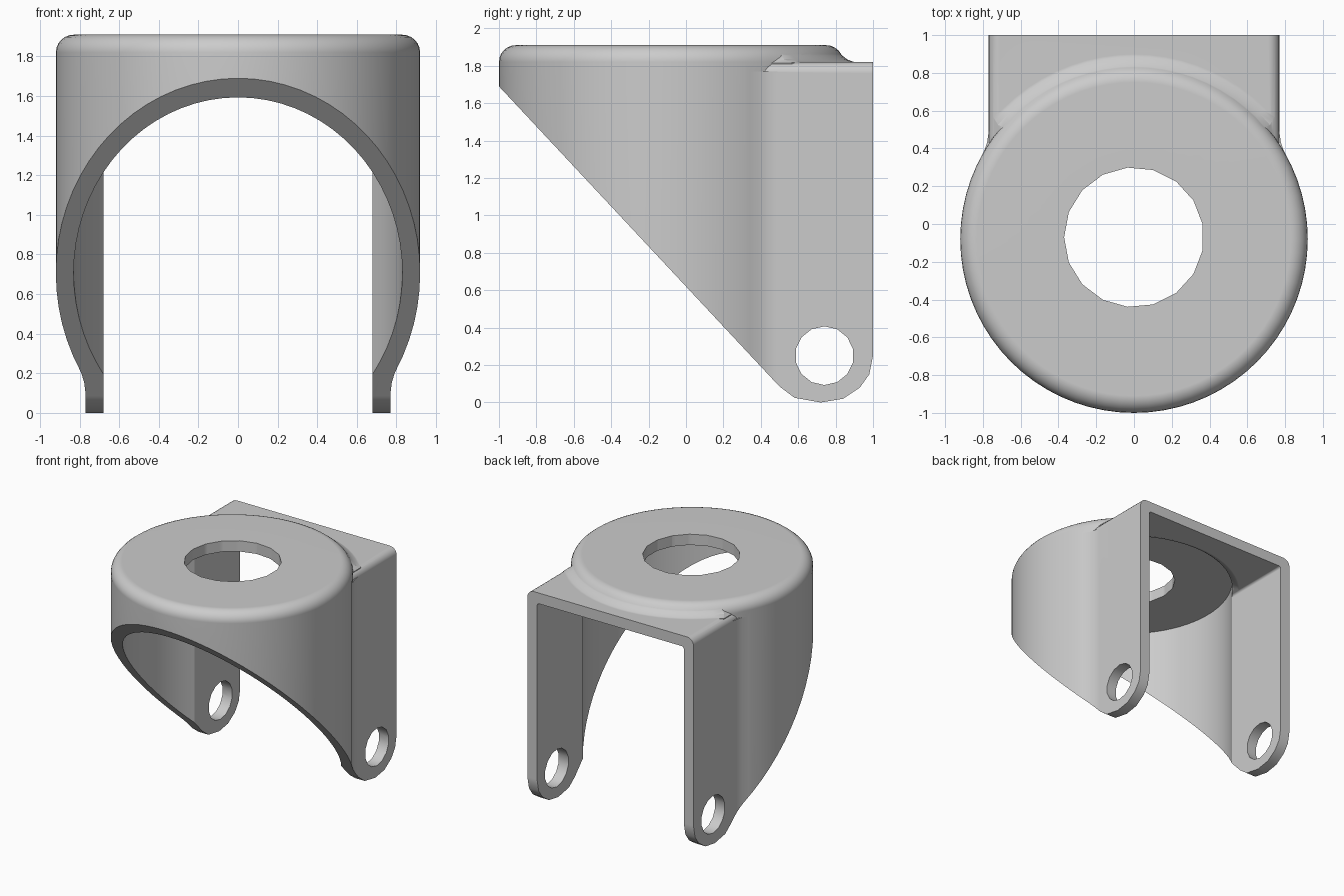
import bpy, bmesh, math
from mathutils import Vector

if "Cube" in bpy.data.objects:
    bpy.data.objects.remove(bpy.data.objects["Cube"], do_unlink=True)

CY = -0.08          # axis of the round housing
WALL = 0.09
R_OUT, R_IN = 0.92, 0.92 - WALL

steel = bpy.data.materials.new("grey_steel")
steel.use_nodes = True
GREY = (0.6, 0.6, 0.6, 1)
steel.diffuse_color = GREY
steel.node_tree.nodes["Principled BSDF"].inputs["Base Color"].default_value = GREY


def finish(bm, name):
    """Turn a closed bmesh into an object with outward normals."""
    bmesh.ops.recalc_face_normals(bm, faces=bm.faces)
    if bm.calc_volume(signed=True) < 0:
        bmesh.ops.reverse_faces(bm, faces=bm.faces)
    mesh = bpy.data.meshes.new(name)
    bm.to_mesh(mesh)
    bm.free()
    mesh.materials.append(steel)
    obj = bpy.data.objects.new(name, mesh)
    bpy.context.collection.objects.link(obj)
    return obj


def prism(name, points, direction):
    """Extrude a closed outline along a direction."""
    bm = bmesh.new()
    near = [bm.verts.new(p) for p in points]
    far = [bm.verts.new(Vector(p) + Vector(direction)) for p in points]
    bm.faces.new(near)
    bm.faces.new(far[::-1])
    for i in range(len(points)):
        j = (i + 1) % len(points)
        bm.faces.new((near[i], far[i], far[j], near[j]))
    return finish(bm, name)


def lathe(name, profile, steps=72):
    """Revolve a closed (radius, z) outline around the housing axis."""
    bm = bmesh.new()
    poles = {z: bm.verts.new((0, CY, z)) for r, z in profile if r == 0}
    rings = []
    for i in range(steps):
        a = math.tau * i / steps
        rings.append([poles[z] if r == 0 else
                      bm.verts.new((r * math.sin(a), CY - r * math.cos(a), z)) for r, z in profile])
    n = len(profile)
    for i in range(steps):
        a, b = rings[i], rings[(i + 1) % steps]
        for j in range(n):
            k = (j + 1) % n
            corners = list(dict.fromkeys((a[j], b[j], b[k], a[k])))
            if len(corners) > 2:
                bm.faces.new(corners)
    return finish(bm, name)


def arc(cx, cz, r, start, end, steps):
    return [(cx + r * math.cos(math.radians(start + (end - start) * i / steps)),
             cz + r * math.sin(math.radians(start + (end - start) * i / steps)))
            for i in range(steps + 1)]


def channel(name, half, top, radius, y0, y1, bottom):
    """Straight box section with rounded upper long edges."""
    right = arc(half - radius, top - radius, radius, 0, 90, 5)
    outline = [(half, bottom)] + right + [(-x, z) for x, z in reversed(right)] + [(-half, bottom)]
    return prism(name, [(x, y0, z) for x, z in outline], (0, y1 - y0, 0))


def combine(target, tool, operation):
    mod = target.modifiers.new("cut", "BOOLEAN")
    mod.operation, mod.object, mod.solver = operation, tool, "EXACT"
    bpy.context.view_layer.objects.active = target
    bpy.ops.object.modifier_apply(modifier=mod.name)
    bpy.data.objects.remove(tool, do_unlink=True)


def flare(name, r, z, half):
    """Concave blend where the housing rises out of the rear plate, fading at the sides."""
    ring = lathe(name, [(r - 0.08, z - 0.02), (r - 0.08, z + 0.06), (r - 0.025, z + 0.06),
                        (r - 0.005, z + 0.035), (r + 0.02, z + 0.015), (r + 0.045, z + 0.005),
                        (r + 0.065, z - 0.002), (r + 0.065, z - 0.02)])
    section = [(half, z - 0.1), (half, z - 0.005), (half - 0.13, z + 0.1)]
    section += [(-x, h) for x, h in reversed(section)]
    combine(ring, prism("clip", [(x, 0.3, h) for x, h in section], (0, 0.9, 0)), "INTERSECT")
    return ring


# Outer body: round housing with rounded rim plus rear fork channel
rim = 0.09
fork = lathe("caster_fork", [(0, -0.2), (R_OUT, -0.2)]
             + arc(R_OUT - rim, 1.91 - rim, rim, 0, 90, 6) + [(0, 1.91)])
combine(fork, channel("outer_channel", 0.77, 1.82, 0.06, 0, 1.2, -0.3), "UNION")
combine(fork, flare("outer_flare", R_OUT, 1.82, 0.745), "UNION")

# Soft vertical blends between housing and legs
for side in (-1, 1):
    blend = [(0.74, 0.36), (0.818, 0.34), (0.792, 0.39), (0.777, 0.435), (0.7695, 0.49), (0.72, 0.49)]
    combine(fork, prism("blend", [(side * x, y, -0.1) for x, y in blend], (0, 0, 1.87)), "UNION")

# Side outline: slanted front cut and rounded leg ends
side_outline = [(-1.2, 1.904), (0.5, 0.085), (0.58, 0.025), (0.72, 0), (0.84, 0.02),
                (0.93, 0.08), (0.98, 0.15), (1, 0.25), (1, 2.2), (-1.2, 2.2)]
combine(fork, prism("side_outline", [(-2, y, z) for y, z in side_outline], (4, 0, 0)), "INTERSECT")

# Axle holes and swivel hole
axle = arc(0.74, 0.25, 0.157, 90, 450, 14)[:-1]
combine(fork, prism("axle_hole", [(-2, y, z) for y, z in axle], (4, 0, 0)), "DIFFERENCE")
swivel = arc(0, -0.07, 0.37, 180, 540, 17)[:-1]
combine(fork, prism("swivel_hole", [(x, y, 1.5) for x, y in swivel], (0, 0, 1)), "DIFFERENCE")

# Hollow interior, cut in turn by the round cavity, the channel and its blend
combine(fork, lathe("round_cavity", [(0, -0.5), (R_IN, -0.5), (R_IN, 1.82), (0, 1.82)]), "DIFFERENCE")
combine(fork, channel("inner_channel", 0.68, 1.73, 0.02, 0.1, 1.4, -0.6), "DIFFERENCE")
combine(fork, flare("inner_flare", R_IN, 1.73, 0.67), "DIFFERENCE")

# Smooth shading with crisp cut edges
bpy.ops.object.select_all(action="DESELECT")
fork.select_set(True)
bpy.context.view_layer.objects.active = fork
bpy.ops.object.shade_smooth_by_angle(angle=math.radians(32))
normals = fork.modifiers.new("even_shading", "WEIGHTED_NORMAL")
normals.keep_sharp = True
